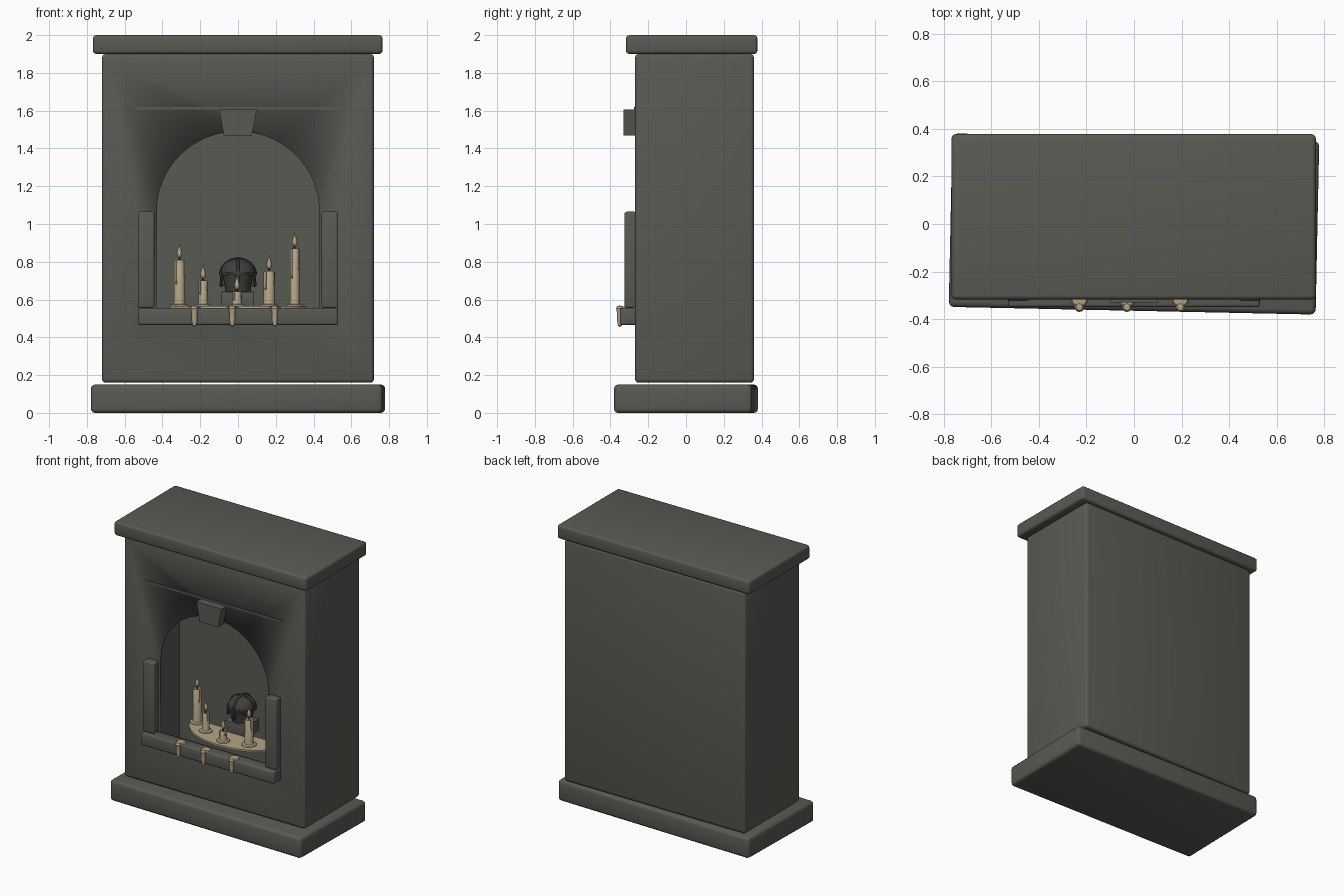
import bpy, bmesh, math
from mathutils import Matrix, Vector

old = bpy.data.objects.get("Cube")
if old:
    bpy.data.objects.remove(old, do_unlink=True)


def material(name, rgb):
    m = bpy.data.materials.new(name)
    m.use_nodes = True
    m.diffuse_color = (*rgb, 1)
    m.node_tree.nodes["Principled BSDF"].inputs["Base Color"].default_value = (*rgb, 1)
    return m


STONE = material("dark stone", (0.10, 0.102, 0.088))
WAX = material("candle wax", (0.45, 0.37, 0.24))
IRON = material("dark iron", (0.05, 0.051, 0.048))
FRONT = -0.27   # front plane of the chimney body


def finish(name, bm, mat, smooth=True):
    bmesh.ops.recalc_face_normals(bm, faces=bm.faces)
    me = bpy.data.meshes.new(name)
    bm.to_mesh(me)
    bm.free()
    me.materials.append(mat)
    ob = bpy.data.objects.new(name, me)
    bpy.context.collection.objects.link(ob)
    bpy.ops.object.select_all(action="DESELECT")
    ob.select_set(True)
    bpy.context.view_layer.objects.active = ob
    if smooth:
        bpy.ops.object.shade_smooth_by_angle(angle=math.radians(35))
    return ob


def box(name, x, y, z, mat=STONE, bevel=0.0, turn=0.0):
    """Box from (min, max) ranges, with rounded edges."""
    bm = bmesh.new()
    bmesh.ops.create_cube(bm, size=1)
    size = Vector([r[1] - r[0] for r in (x, y, z)])
    mid = Vector([(r[0] + r[1]) / 2 for r in (x, y, z)])
    bmesh.ops.scale(bm, vec=size, verts=bm.verts)
    if bevel:
        bmesh.ops.bevel(bm, geom=bm.edges[:], offset=bevel, segments=3,
                        profile=0.5, affect="EDGES")
    bmesh.ops.transform(bm, verts=bm.verts,
                        matrix=Matrix.Translation(mid) @ Matrix.Rotation(turn, 4, "Z"))
    return finish(name, bm, mat)


def prism(name, outline, start, depth, mat, axis="Y"):
    """Extrude a flat outline: (x, z) along y, or (x, y) along z."""
    bm = bmesh.new()
    if axis == "Y":
        pts, push = [(a, start, b) for a, b in outline], (0, depth, 0)
    else:
        pts, push = [(a, b, start) for a, b in outline], (0, 0, depth)
    face = bm.faces.new([bm.verts.new(p) for p in pts])
    out = bmesh.ops.extrude_face_region(bm, geom=[face])
    moved = [v for v in out["geom"] if isinstance(v, bmesh.types.BMVert)]
    bmesh.ops.translate(bm, vec=push, verts=moved)
    return finish(name, bm, mat)


def lathe(name, profile, place, mat, steps=16, squash=1.0):
    """Spin (radius, height) points around a vertical axis."""
    bm = bmesh.new()
    vs = [bm.verts.new((r, 0, h)) for r, h in profile]
    es = [bm.edges.new(p) for p in zip(vs, vs[1:])]
    bmesh.ops.spin(bm, geom=vs + es, cent=(0, 0, 0), axis=(0, 0, 1),
                   angle=math.tau, steps=steps, use_duplicate=False)
    bmesh.ops.remove_doubles(bm, verts=bm.verts, dist=0.0003)
    bmesh.ops.scale(bm, vec=(1, squash, 1), verts=bm.verts)
    bmesh.ops.translate(bm, vec=place, verts=bm.verts)
    return finish(name, bm, mat)


def tube(name, points, radius, mat):
    """Round bar along a smooth path."""
    cu = bpy.data.curves.new(name, "CURVE")
    cu.dimensions = "3D"
    cu.bevel_depth = radius
    cu.bevel_resolution = 2
    cu.use_fill_caps = True
    sp = cu.splines.new("POLY")
    sp.points.add(len(points) - 1)
    for p, co in zip(sp.points, points):
        p.co = (*co, 1)
    cu.materials.append(mat)
    ob = bpy.data.objects.new(name, cu)
    bpy.context.collection.objects.link(ob)
    return ob


def arc(rx, ry, a0, a1, n):
    return [(rx * math.cos(a0 + (a1 - a0) * i / n), ry * math.sin(a0 + (a1 - a0) * i / n))
            for i in range(n + 1)]


# Plinth, hollow chimney body and cap
box("plinth", (-0.772, 0.772), (-0.365, 0.365), (0, 0.15), bevel=0.022, turn=math.radians(-1.2))
body = box("chimney_body", (-0.72, 0.72), (FRONT, 0.36), (0.16, 1.9), bevel=0.02)
box("mantel_cap", (-0.768, 0.765), (-0.318, 0.378), (1.9, 2.0), bevel=0.018)

# Arched opening into the hollow body
W, SPRING, SILL = 0.43, 1.07, 0.552
arch = [(-W, SILL), (W, SILL)] + [(x, SPRING + z) for x, z in arc(W, 0.42, 0, math.pi, 32)]
cutters = [box("cavity_cutter", (-0.71, 0.71), (FRONT + 0.01, 0.35), (0.17, 1.89)),
           prism("arch_cutter", arch, FRONT - 0.1, 0.2, STONE)]
for cutter in cutters:
    bpy.context.view_layer.objects.active = body
    mod = body.modifiers.new("cut", "BOOLEAN")
    mod.operation, mod.solver, mod.object = "DIFFERENCE", "EXACT", cutter
    bpy.ops.object.modifier_apply(modifier=mod.name)
    bpy.data.objects.remove(cutter, do_unlink=True)

# Front trim: shelf, side posts, keystone and moulding
box("front_shelf", (-0.53, 0.53), (-0.35, FRONT + 0.005), (0.465, 0.555), bevel=0.012)
for side, s in (("left", 1), ("right", -1)):
    xs = sorted((s * 0.443, s * 0.53))
    box(side + "_post", xs, (-0.325, FRONT + 0.005), (0.556, 1.065), bevel=0.01)
prism("keystone", [(-0.075, 1.468), (0.073, 1.468), (0.1, 1.605), (-0.1, 1.605)],
      -0.33, 0.065, STONE)
box("moulding_line", (-0.545, 0.54), (FRONT - 0.006, FRONT + 0.003), (1.606, 1.62))

# Half-oval wax tray
BACK = 0.01
tray = [(x, BACK + y) for x, y in arc(0.36, 0.24, math.pi, math.tau, 28)]
prism("wax_tray", tray, 0.552, 0.013, WAX, axis="Z")

# Candles: x, depth behind the front, top height, radius
TRAY = 0.565
for i, (x, d, top, r) in enumerate([(-0.31, 0.25, 0.81, 0.03), (-0.185, 0.17, 0.7, 0.025),
                                    (-0.005, 0.11, 0.642, 0.025), (0.165, 0.16, 0.75, 0.03),
                                    (0.3, 0.25, 0.87, 0.025)], 1):
    y = FRONT + d
    lathe(f"candle_{i}", [(0, TRAY - 0.002), (r + 0.02, TRAY), (r + 0.017, TRAY + 0.007),
                          (r + 0.003, TRAY + 0.012), (r, TRAY + 0.025), (r, top - 0.006),
                          (r - 0.004, top), (r - 0.01, top - 0.005), (0, top - 0.005)],
          (x, y, 0), WAX)
    lathe(f"wick_{i}", [(0, 0), (0.005, 0), (0.005, 0.02), (0, 0.02)], (x, y, top - 0.007), IRON, 8)
    lathe(f"flame_{i}", [(0, 0), (0.011, 0.01), (0.015, 0.025), (0.01, 0.045), (0.004, 0.065),
                         (0, 0.08)], (x, y, top + 0.008), WAX, 10)
    # Runs of wax down the side
    for k, (ang, share) in enumerate(((-0.5, 0.35), (-2.2, 0.5), (1.4, 0.3))):
        px, py = x + r * math.cos(ang), y + r * math.sin(ang)
        low = top - (top - TRAY) * share
        lathe(f"candle_{i}_run_{k}", [(0, low - 0.008), (0.006, low), (0.003, low + 0.02),
                                      (0.003, top - 0.004), (0, top - 0.002)], (px, py, 0), WAX, 8)

# Wax drips over the shelf edge
for i, x in enumerate((-0.23, -0.03, 0.195), 1):
    lathe(f"shelf_drip_{i}", [(0, 0.455), (0.01, 0.462), (0.016, 0.495), (0.015, 0.53),
                              (0.02, 0.552), (0.014, 0.565), (0, 0.568)], (x, -0.35, 0), WAX, 12)
    lathe(f"drip_pool_{i}", [(0, 0.553), (0.036, 0.554), (0.03, 0.561), (0, 0.566)],
          (x, -0.318, 0), WAX, 16, squash=0.9)

# Helmet on its stone block
HY = 0.045
box("helmet_block", (-0.088, 0.086), (HY - 0.075, HY + 0.075), (0.555, 0.642), bevel=0.004)
lathe("helmet_guard", [(0, 0.64), (0.066, 0.64), (0.072, 0.68), (0.085, 0.74), (0, 0.745)],
      (0, HY, 0), IRON, 24)
dome = [(r, 0.735 + h) for r, h in arc(0.094, 0.082, 0, math.pi / 2, 8)]
lathe("helmet_dome", [(0, 0.735)] + dome, (0, HY, 0), IRON, 24)
lathe("helmet_rim", [(0.085, 0.73), (0.1, 0.73), (0.1, 0.745), (0.085, 0.748)],
      (0, HY, 0), IRON, 24)
tube("helmet_crest", [(0, HY + a, 0.735 + b) for a, b in arc(0.098, 0.085, 0, math.pi, 16)],
     0.007, IRON)
tube("helmet_cross_band", [(a, HY, 0.735 + b) for a, b in arc(0.096, 0.084, 0, math.pi, 16)],
     0.004, IRON)
box("nose_guard", (-0.008, 0.008), (HY - 0.106, HY - 0.08), (0.675, 0.755), IRON, bevel=0.003)
for side, s in (("left", 1), ("right", -1)):
    brow = [(s * (0.035 + a), HY - 0.092 + 0.6 * max(0, a), 0.722 + b)
            for a, b in arc(0.03, 0.02, 0, math.pi, 10)]
    tube(side + "_brow", brow, 0.005, IRON)
    lathe(side + "_cheek_tassel", [(0, 0.665), (0.011, 0.672), (0.008, 0.7), (0.005, 0.735),
                                   (0, 0.738)], (s * 0.088, HY - 0.03, 0), IRON, 10)
